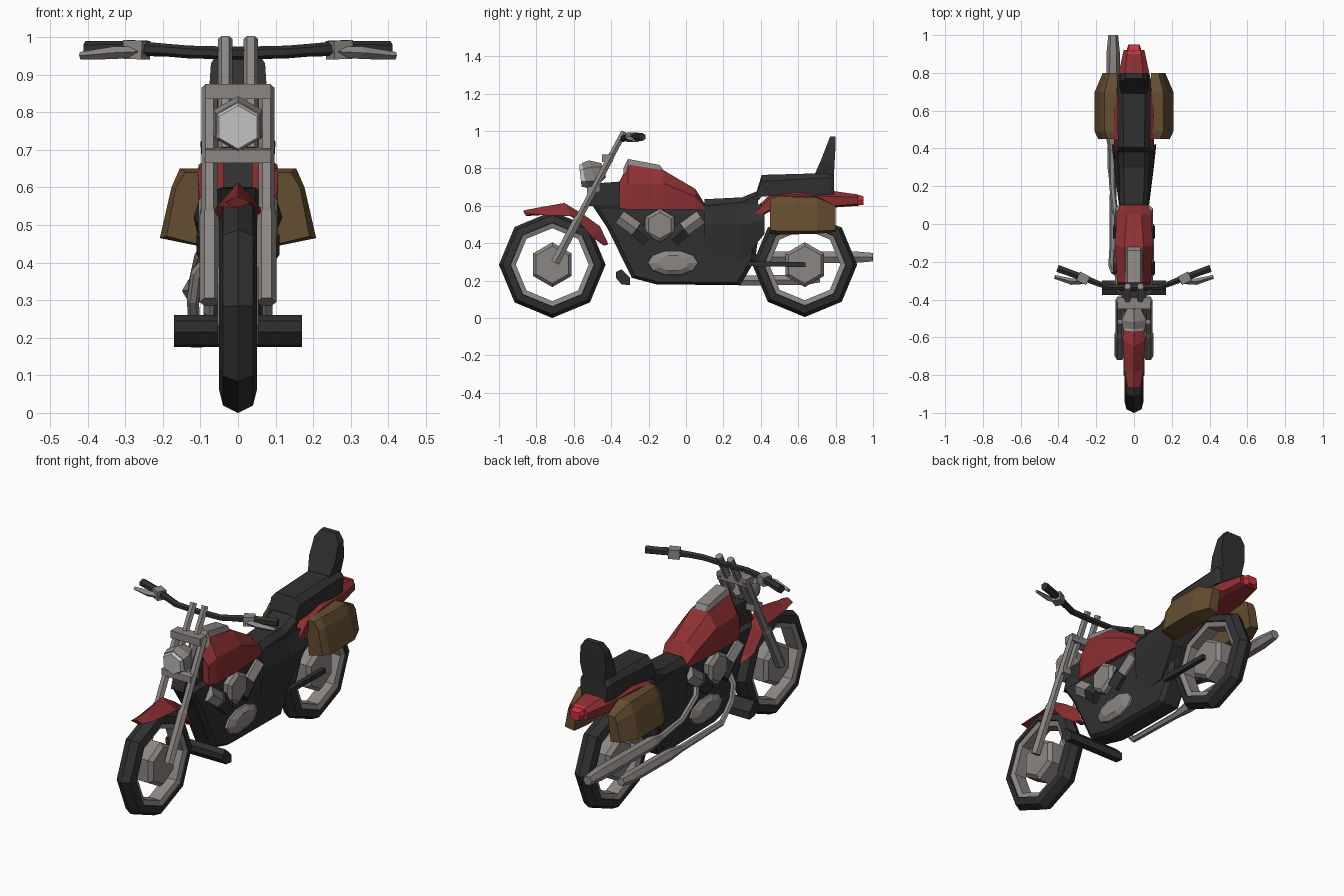
import bpy, bmesh, math
from mathutils import Vector as V


def mat(name, r, g, b):
    m = bpy.data.materials.new(name)
    m.diffuse_color = (r, g, b, 1)
    return m


BLACK = mat("black", .03, .03, .03)
RED = mat("red", .27, .03, .033)
BROWN = mat("brown", .13, .075, .03)
GREY = mat("grey", .26, .24, .23)
LIGHT = mat("light", .6, .6, .6)
LAMP = mat("lamp_red", .6, .03, .05)


def loft(name, rings, m, closed=False):
    """Bridge rings of equal length, capping the ends unless closed."""
    bm = bmesh.new()
    rows = [[bm.verts.new(p) for p in r] for r in rings]
    n = len(rows[0])
    pairs = list(zip(rows, rows[1:])) + ([(rows[-1], rows[0])] if closed else [])
    for a, b in pairs:
        for i in range(n):
            j = (i + 1) % n
            bm.faces.new((a[i], a[j], b[j], b[i]))
    if not closed:
        bm.faces.new(rows[0])
        bm.faces.new(rows[-1])
    bmesh.ops.recalc_face_normals(bm, faces=bm.faces)
    me = bpy.data.meshes.new(name)
    bm.to_mesh(me)
    bm.free()
    me.materials.append(m)
    ob = bpy.data.objects.new(name, me)
    bpy.context.collection.objects.link(ob)
    return ob


def full(half):
    """Mirror a half ring of (x, y, z) points across x = 0."""
    return half + [(-x, y, z) for x, y, z in reversed(half) if x > 0]


def skin(name, stations, m):
    """Symmetric loft along y; each station is (y, [(x, z), ...])."""
    return loft(name, [full([(x, y, z) for x, z in h]) for y, h in stations], m)


def slab(name, prof, steps, m, c):
    """Side profile (y, z) stacked at (x, scale about c) steps."""
    return loft(name, [[(x, c[0] + (y - c[0]) * s, c[1] + (z - c[1]) * s) for y, z in prof]
                       for x, s in steps], m)


def tube(name, pts, radii, m, sides=6, ref=(0, 0, 1), turn=0):
    """Faceted tube along a path."""
    pts = [V(p) for p in pts]
    if not isinstance(radii, (list, tuple)):
        radii = [radii] * len(pts)
    rings = []
    for i, (p, r) in enumerate(zip(pts, radii)):
        d = pts[min(i + 1, len(pts) - 1)] - pts[max(i - 1, 0)]
        d.normalize()
        u = V(ref) - d * d.dot(V(ref))
        u.normalize()
        w = d.cross(u)
        angs = [2 * math.pi * (k + turn) / sides for k in range(sides)]
        rings.append([p + r * (u * math.cos(a) + w * math.sin(a)) for a in angs])
    return loft(name, rings, m)


# Wheels: octagonal tyre and rim, hexagonal hub
def ring(name, prof, y, z, m):
    loft(name, [[(x, y + r * math.cos(k * math.pi / 4), z + r * math.sin(k * math.pi / 4))
                 for x, r in prof] for k in range(8)], m, closed=True)


for tag, y, R in (("front", -.715, .285), ("rear", .635, .28)):
    z = .285
    ring(tag + "_tyre", [(0, R), (.04, R - .02), (.05, R - .06), (.035, R - .065),
                         (-.035, R - .065), (-.05, R - .06), (-.04, R - .02)], y, z, BLACK)
    ring(tag + "_rim", [(.046, R - .055), (.035, R - .09), (-.035, R - .09), (-.046, R - .055)],
         y, z, GREY)
    tube(tag + "_hub", [(-.055, y, z), (-.035, y, z), (.035, y, z), (.055, y, z)],
         [.1, .12, .12, .1], GREY)

# Front fork, risers and clamp
for s, side in ((1, "right"), (-1, "left")):
    tube("fork_" + side, [(s * .076, -.70, .295), (s * .076, -.58, .525), (s * .076, -.57, .54),
                          (s * .076, -.40, .865)], [.026, .026, .021, .021], GREY, 6, (1, 0, 0))
    tube("riser_" + side, [(s * .034, -.49, .70), (s * .034, -.33, .995)], .019, GREY, 6, (1, 0, 0))
skin("top_clamp", [(-.45, [(.088, .875), (.088, .835)]), (-.39, [(.088, .875), (.088, .835)])], GREY)
skin("lower_clamp", [(-.53, [(.088, .70), (.088, .665)]), (-.46, [(.088, .71), (.088, .675)])], GREY)

# Headlight
tube("headlight_shell", [(0, -.44, .79), (0, -.50, .77), (0, -.545, .762)], [.04, .075, .068], GREY)
tube("headlight_lens", [(0, -.53, .764), (0, -.565, .76)], [.07, .058], LIGHT)

# Handlebar with grips, clamps and levers
half = [(.13, -.335, .96), (.19, -.315, .965), (.28, -.28, .97), (.405, -.235, .968)]
tube("handlebar", [(-x, y, z) for x, y, z in reversed(half)] + [(0, -.335, .957)] + half,
     [.022, .02, .017, .017, .017, .017, .017, .02, .022], BLACK)
for s, side in ((1, "right"), (-1, "left")):
    tube("control_" + side, [(s * .245, -.30, .965), (s * .295, -.275, .967)], .035, GREY, 4, turn=.5)
    tube("lever_" + side, [(s * .25, -.305, .962), (s * .33, -.305, .958), (s * .42, -.28, .95)],
         [.012, .017, .01], GREY, 4)

# Front fender: ridged strip around the tyre
rings = []
for y, z, w, sy, sz in ((-.87, .575, .035, -.865, .56), (-.79, .59, .05, -.77, .55),
                        (-.65, .615, .06, -.61, .545), (-.55, .555, .06, -.57, .51),
                        (-.46, .49, .06, -.50, .43), (-.415, .395, .03, -.425, .39)):
    d = V((0, y + .715, z - .285)).normalized() * .295
    rings.append(full([(0, y, z), (w, sy, sz), (0, d.y - .715, d.z + .285)]))
loft("front_fender", rings, RED)

# Frame and engine block
slab("engine_block", [(-.50, .60), (-.36, .60), (.11, .60), (.33, .62), (.40, .54), (.37, .31), (.29, .175),
                      (-.16, .18), (-.29, .215), (-.42, .48)],
     [(-.065, .94), (-.045, 1), (.045, 1), (.065, .94)], BLACK, (0, .4))
slab("frame_neck", [(-.52, .60), (-.48, .72), (-.34, .73), (-.34, .58)],
     [(-.038, 1), (.038, 1)], BLACK, (-.42, .65))
skin("side_panels", [(.10, [(.07, .60), (.08, .50), (.06, .30)]),
                     (.30, [(.085, .60), (.105, .50), (.07, .30)]),
                     (.42, [(.09, .61), (.118, .52), (.09, .45)])], BLACK)

# Engine details on both sides
for s, side in ((1, "right"), (-1, "left")):
    tube("air_cleaner_" + side, [(s * .05, -.14, .495), (s * .09, -.14, .495), (s * .105, -.14, .495)],
         [.09, .09, .07], GREY)
    for tag, y, d in (("front", -.31, -1), ("rear", .035, 1)):
        tube(f"{tag}_cylinder_{side}", [(s * .06, y - d * .11, .42), (s * .06, y - d * .045, .475)],
             .05, BLACK, 6, (1, 0, 0))
        tube(f"{tag}_cylinder_head_{side}", [(s * .055, y - d * .045, .475), (s * .055, y + d * .045, .54)],
             .045, GREY, 6, (1, 0, 0))
    outline = [(-.07 + .14 * math.cos(a), .295 + .07 * math.sin(a))
               for a in [k * math.pi / 5 for k in range(10)]]
    slab("crankcase_cover_" + side, outline, [(s * .05, 1), (s * .075, .95), (s * .092, .6)],
         GREY, (-.07, .295))

# Foot pegs
skin("foot_pegs", [(-.375, [(.17, .245), (.17, .215)]), (-.345, [(.17, .26), (.17, .18)]),
                   (-.30, [(.17, .215), (.17, .175)])], BLACK)

# Fuel tank and cap panel
skin("fuel_tank", [(-.355, [(.035, .73), (.07, .69), (.075, .585)]),
                   (-.31, [(.045, .82), (.09, .72), (.088, .58)]),
                   (-.12, [(.05, .79), (.1, .72), (.09, .58)]),
                   (.05, [(.04, .69), (.092, .65), (.08, .58)]),
                   (.10, [(.03, .61), (.075, .60), (.07, .58)])], RED)
skin("tank_panel", [(-.335, [(.035, .80), (.045, .77)]), (-.31, [(.035, .85), (.055, .79)]),
                    (-.14, [(.035, .818), (.055, .76)]), (-.11, [(.035, .775), (.045, .75)])], GREY)

# Seat and backrest
skin("seat", [(.10, [(.05, .635), (.075, .60), (.07, .55)]),
              (.30, [(.055, .645), (.08, .62), (.075, .55)]),
              (.385, [(.055, .68), (.085, .66), (.08, .58)])], BLACK)
skin("rear_seat", [(.38, [(.05, .685), (.08, .67), (.08, .62)]),
                   (.405, [(.055, .765), (.085, .73), (.085, .65)]),
                   (.765, [(.06, .775), (.09, .75), (.085, .66)]),
                   (.79, [(.05, .775), (.08, .74), (.075, .66)])], BLACK)
loft("backrest", [full([(x, y0, z), (x, y1, z)]) for x, y0, y1, z in
                  ((.06, .68, .79, .75), (.078, .72, .795, .84), (.072, .755, .80, .93),
                   (.045, .77, .80, .97))], BLACK)

# Rear fender and tail light
skin("rear_fender", [(.32, [(.06, .54), (.1, .515), (.1, .50), (.06, .50)]),
                     (.45, [(.06, .66), (.107, .64), (.107, .58), (.06, .57)]),
                     (.58, [(.06, .69), (.105, .66), (.1, .60), (.05, .57)]),
                     (.78, [(.05, .68), (.085, .65), (.08, .60), (.05, .59)]),
                     (.92, [(.035, .66), (.055, .645), (.055, .61), (.03, .60)])], RED)
skin("tail_light", [(.90, [(.035, .665), (.045, .63), (.03, .60)]),
                    (.95, [(.025, .65), (.03, .63), (.02, .605)])], LAMP)

# Saddlebags
for s, side in ((1, "right"), (-1, "left")):
    loft("saddlebag_" + side, [[(s * x, y, z) for x, z in h] for y, h in (
        (.45, [(.09, .64), (.14, .64), (.165, .60), (.19, .47), (.11, .45)]),
        (.49, [(.09, .65), (.155, .65), (.177, .60), (.208, .465), (.11, .445)]),
        (.70, [(.09, .65), (.155, .645), (.177, .60), (.208, .465), (.11, .45)]),
        (.80, [(.09, .60), (.13, .60), (.145, .575), (.165, .47), (.11, .46)]))], BROWN)

# Exhausts on the left side
tube("upper_exhaust", [(-.06, .0, .45), (-.10, .06, .42), (-.115, .20, .35), (-.115, .38, .325),
                       (-.115, .46, .325), (-.11, .90, .325), (-.11, 1.0, .325)],
     [.016, .016, .016, .018, .034, .036, .026], GREY, 6, (1, 0, 0))
tube("lower_exhaust", [(-.06, -.27, .43), (-.11, -.25, .37), (-.12, -.22, .30), (-.115, -.14, .205),
                       (-.11, .20, .195), (-.11, .30, .20), (-.11, .64, .205), (-.11, .715, .21)],
     [.016, .016, .016, .016, .018, .03, .032, .022], GREY, 6, (1, 0, 0))

# Swing arm
for s, side in ((1, "right"), (-1, "left")):
    tube("swing_arm_" + side, [(s * .065, .33, .29), (s * .065, .64, .285)], .018, BLACK, 4, turn=.5)
